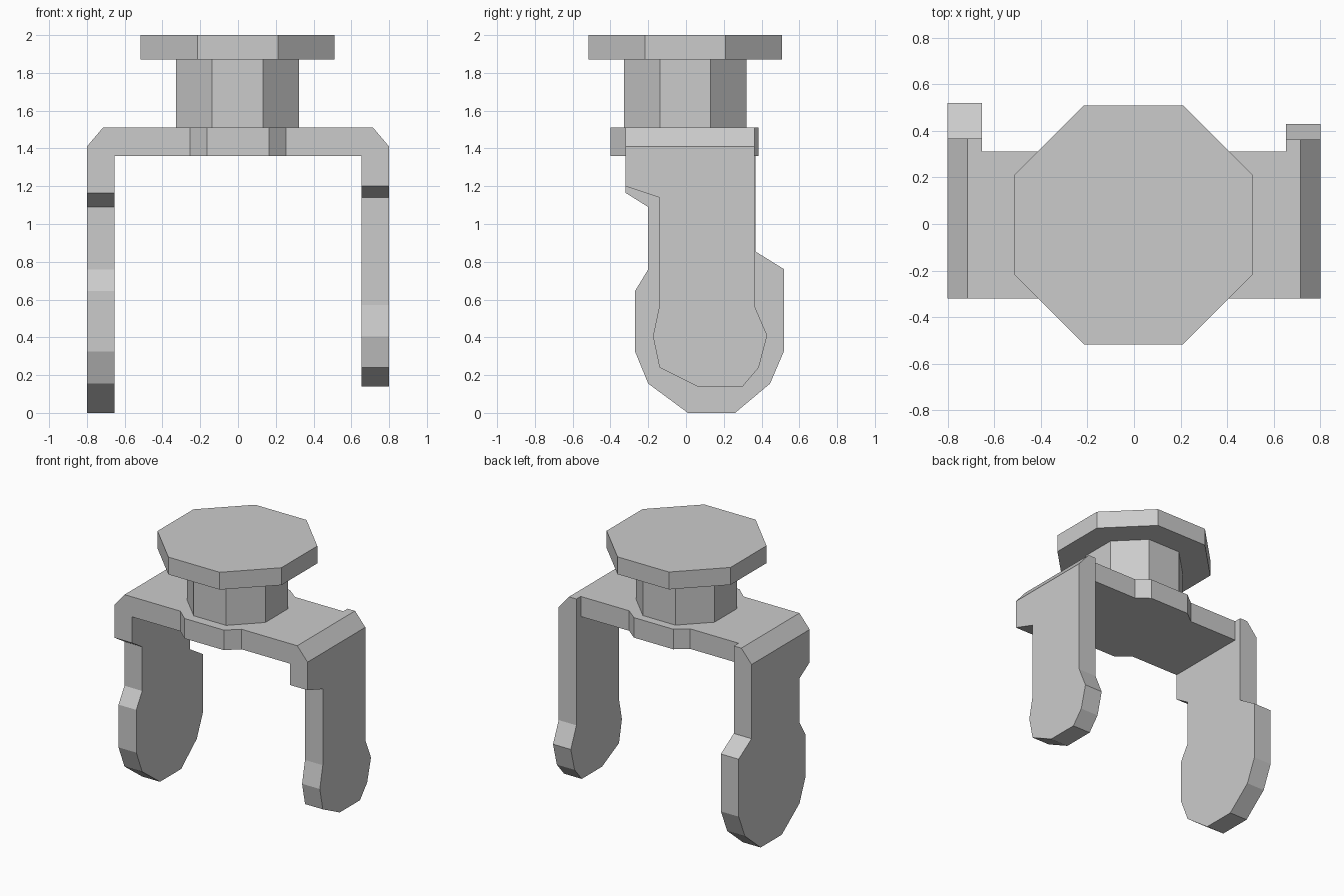
import bpy, bmesh
from math import pi, cos
from mathutils import Matrix, Vector

if "Cube" in bpy.data.objects:
    bpy.data.objects.remove(bpy.data.objects["Cube"])


def finish(name, bm):
    bmesh.ops.recalc_face_normals(bm, faces=bm.faces[:])
    mesh = bpy.data.meshes.new(name)
    bm.to_mesh(mesh)
    bm.free()
    obj = bpy.data.objects.new(name, mesh)
    bpy.context.collection.objects.link(obj)
    return obj


def extrude_outline(points, offset):
    """Solid made by sweeping a flat 3D outline along offset."""
    bm = bmesh.new()
    face = bm.faces.new([bm.verts.new(p) for p in points])
    moved = bmesh.ops.extrude_face_region(bm, geom=[face], use_keep_orig=True)
    verts = [g for g in moved["geom"] if isinstance(g, bmesh.types.BMVert)]
    bmesh.ops.translate(bm, verts=verts, vec=offset)
    return bm


def octagon(name, apothem, z0, z1):
    bm = bmesh.new()
    r = apothem / cos(pi / 8)
    place = Matrix.Translation((-0.002, -0.004, (z0 + z1) / 2)) @ Matrix.Rotation(pi / 8, 4, 'Z')
    bmesh.ops.create_cone(bm, cap_ends=True, segments=8, radius1=r, radius2=r,
                          depth=z1 - z0, matrix=place)
    return finish(name, bm)


def leg(name, side, profile):
    """Side profile swept across the leg width, outer top edge chamfered."""
    bm = extrude_outline([(side * 0.8, y, z) for y, z in profile], (-side * 0.147, 0, 0))
    cut = bmesh.ops.bisect_plane(bm, geom=bm.verts[:] + bm.edges[:] + bm.faces[:],
                                 plane_co=(side * 0.8, 0, 1.41),
                                 plane_no=Vector((side * 0.10, 0, 0.085)), clear_outer=True)
    edges = [g for g in cut["geom_cut"] if isinstance(g, bmesh.types.BMEdge)]
    bmesh.ops.holes_fill(bm, edges=edges)
    return finish(name, bm)


# Top knob and its neck
octagon("top_disc", 0.513, 1.87, 2.0)
octagon("neck", 0.325, 1.51, 1.87)

# Bridge plate with a shallow bulge at front and back
plate = [(-0.653, -0.32), (-0.253, -0.32), (-0.163, -0.40), (0.163, -0.40),
         (0.253, -0.32), (0.653, -0.32), (0.653, 0.312), (0.253, 0.312),
         (0.163, 0.383), (-0.163, 0.383), (-0.253, 0.312), (-0.653, 0.312)]
finish("bridge_plate", extrude_outline([(x, y, 1.36) for x, y in plate], (0, 0, 0.15)))

# Long leg with a large rounded paddle
leg("long_leg", -1, [
    (-0.32, 1.51), (-0.32, 1.165), (-0.20, 1.09), (-0.20, 0.76), (-0.27, 0.645),
    (-0.27, 0.325), (-0.20, 0.155), (0.01, 0), (0.26, 0), (0.445, 0.155),
    (0.52, 0.33), (0.52, 0.76), (0.367, 0.855), (0.367, 1.51)])

# Short leg with a small rounded end
leg("short_leg", 1, [
    (-0.32, 1.51), (-0.32, 1.20), (-0.14, 1.14), (-0.14, 0.57), (-0.175, 0.405),
    (-0.14, 0.24), (0.06, 0.14), (0.30, 0.14), (0.385, 0.24), (0.43, 0.41),
    (0.363, 0.565), (0.363, 1.51)])
